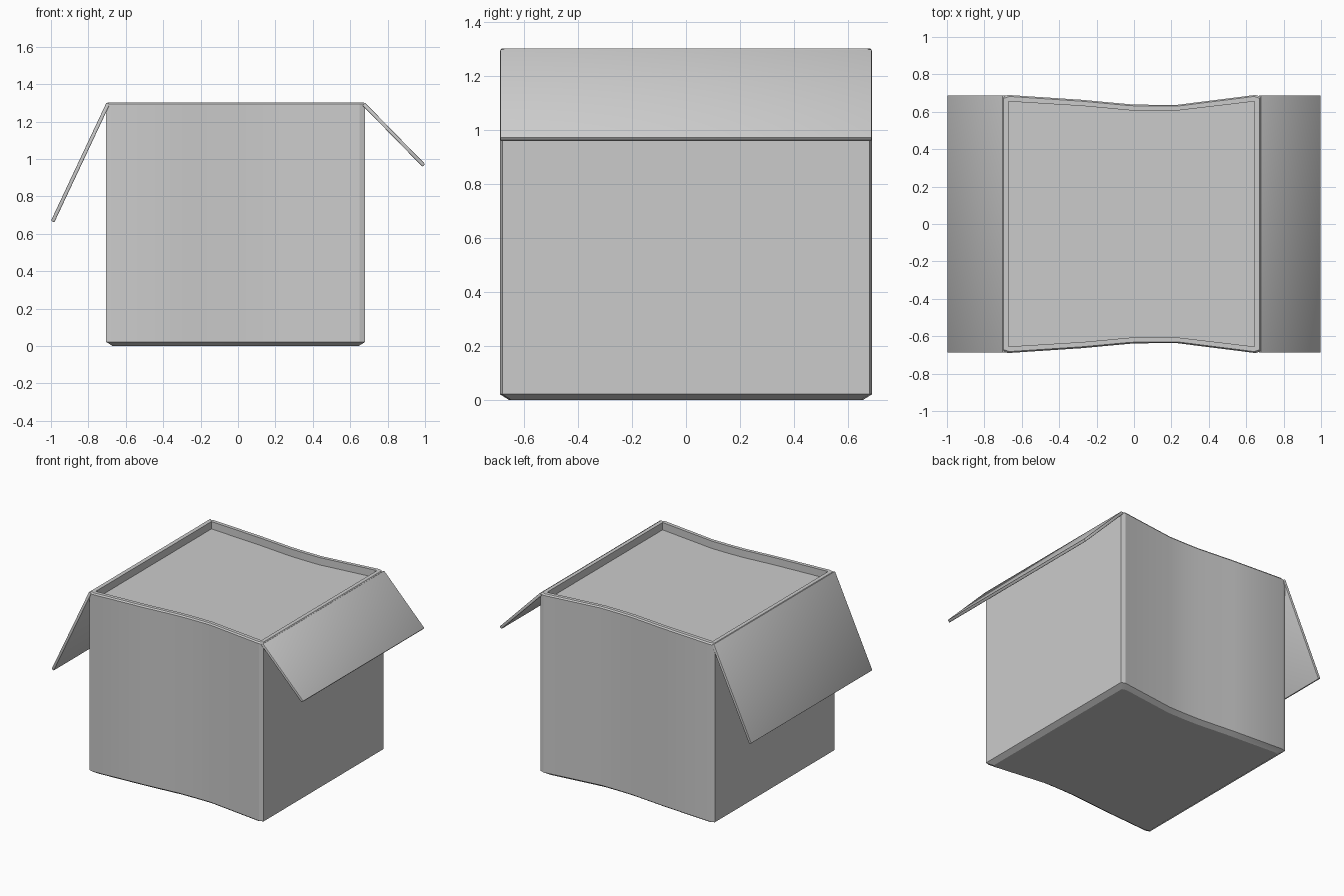
import bpy, bmesh, math
from mathutils import Vector

if "Cube" in bpy.data.objects:
    bpy.data.objects.remove(bpy.data.objects["Cube"])

CX = -0.0125  # centre of the box body in x


def finish(bm, name, angle=30):
    bmesh.ops.recalc_face_normals(bm, faces=bm.faces)
    me = bpy.data.meshes.new(name)
    bm.to_mesh(me)
    bm.free()
    ob = bpy.data.objects.new(name, me)
    bpy.context.collection.objects.link(ob)
    bpy.ops.object.select_all(action='DESELECT')
    ob.select_set(True)
    bpy.context.view_layer.objects.active = ob
    bpy.ops.object.shade_smooth_by_angle(angle=math.radians(angle))
    return ob


# Box outline with front and back sides pinched inwards
def outline(chamfer):
    cx, cy = 0.03 * chamfer, 0.01 * chamfer
    half = [(0.68, 0.69 - cy), (0.68 - cx, 0.69), (0.23, 0.637),
            (0.10, 0.637), (-0.02, 0.64), (-0.28, 0.664),
            (-0.705 + cx, 0.69), (-0.705, 0.69 - cy)]
    return half + [(x, -y) for x, y in reversed(half)]


# Box body: bottom bevel, walls, rim, recessed panel
bm = bmesh.new()
rings = []
for inset, z, chamfer in [(0.035, 0.0, 1), (0.0, 0.022, 1), (0.0, 1.293, 1),
                          (0.008, 1.303, 1), (0.035, 1.303, 0.1),
                          (0.035, 1.25, 0.1)]:
    s = 1 - inset / 0.69
    rings.append([bm.verts.new((CX + (x - CX) * s, y * s, z))
                  for x, y in outline(chamfer)])
for a, b in zip(rings, rings[1:]):
    n = len(a)
    for i in range(n):
        j = (i + 1) % n
        bm.faces.new((a[i], a[j], b[j], b[i]))
bm.faces.new(rings[0])
bm.faces.new(rings[-1])
finish(bm, "box_body", 25)


# Flaps: thin slabs folded down from the two side rims
def flap(name, hinge, tip, thick=0.02):
    h, t = Vector(hinge), Vector(tip)
    d = (t - h).normalized()
    nrm = Vector((-d.y, d.x))
    if nrm.y > 0:
        nrm = -nrm
    prof = [h, t, t + nrm * thick, h + nrm * thick]
    bm = bmesh.new()
    f = bm.faces.new([bm.verts.new((p.x, -0.688, p.y)) for p in prof])
    ext = bmesh.ops.extrude_face_region(bm, geom=[f])
    bmesh.ops.translate(bm, vec=(0, 1.376, 0),
                        verts=[g for g in ext["geom"]
                               if isinstance(g, bmesh.types.BMVert)])
    bmesh.ops.bevel(bm, geom=bm.edges[:], offset=0.004, segments=2,
                    affect='EDGES', profile=0.5)
    finish(bm, name)


flap("left_flap", (-0.703, 1.302), (-1.0, 0.67))
flap("right_flap", (0.68, 1.300), (1.0, 0.973))
